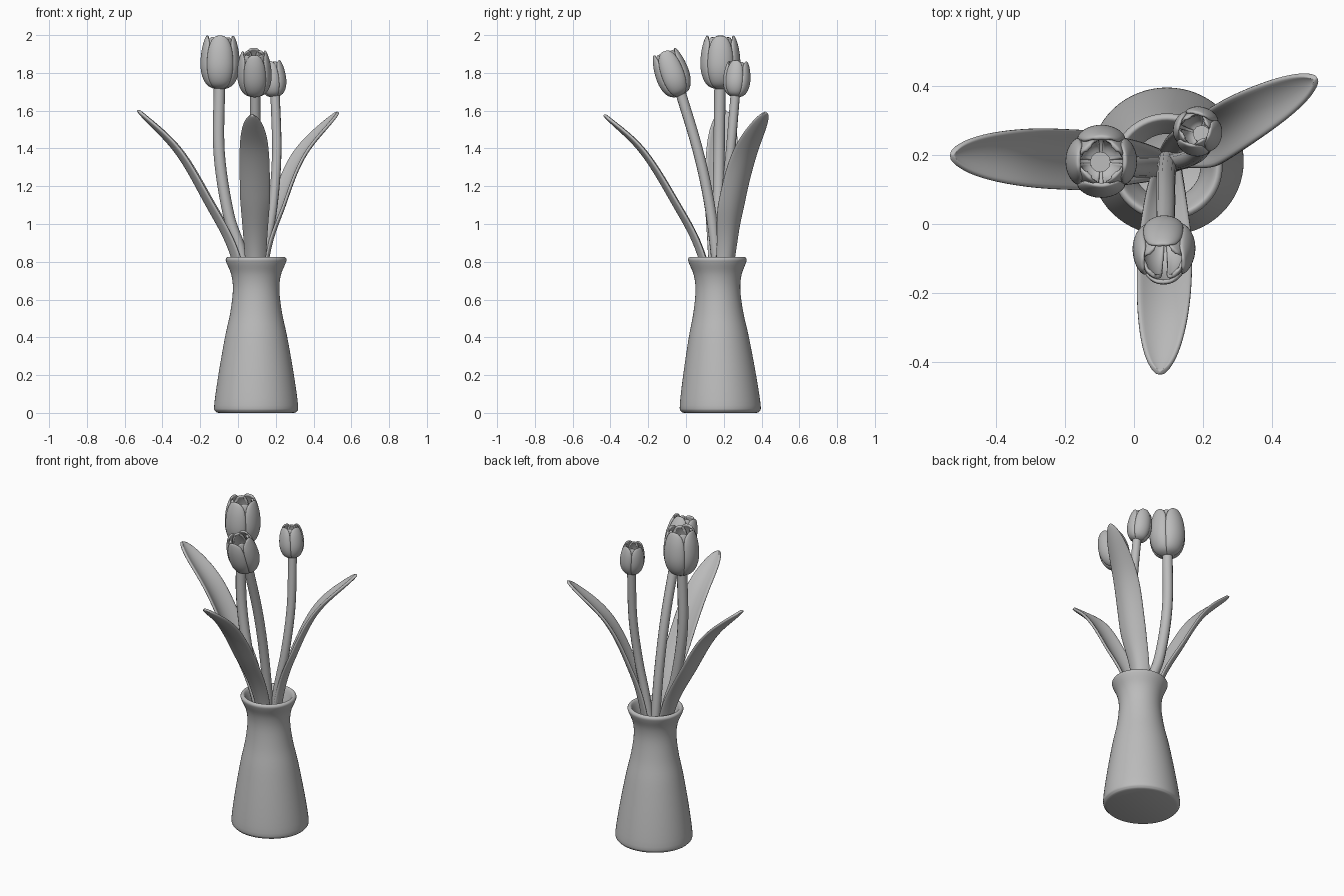
import bpy, bmesh, math
from mathutils import Vector, Matrix

cube = bpy.data.objects.get("Cube")
if cube:
    bpy.data.objects.remove(cube)

grey = bpy.data.materials.new("plain grey")
grey.use_nodes = True
grey.diffuse_color = (0.5, 0.5, 0.5, 1)
grey.node_tree.nodes["Principled BSDF"].inputs["Base Color"].default_value = (0.5, 0.5, 0.5, 1)


def smooth(points, t):
    """Point at t (0 to 1) on a smooth path through the points."""
    p = [Vector(q) for q in points]
    p = [2 * p[0] - p[1]] + p + [2 * p[-1] - p[-2]]
    s = min(max(t, 0), 1) * (len(p) - 3)
    i = min(int(s), len(p) - 4)
    s -= i
    a, b, c, d = p[i:i + 4]
    return 0.5 * (2 * b + (c - a) * s + (2 * a - 5 * b + 4 * c - d) * s * s
                  + (3 * b - a - 3 * c + d) * s ** 3)


def add_object(name, data):
    ob = bpy.data.objects.new(name, data)
    data.materials.append(grey)
    bpy.context.collection.objects.link(ob)
    return ob


def finish(name, bm):
    mesh = bpy.data.meshes.new(name)
    for f in bm.faces:
        f.smooth = True
    bm.to_mesh(mesh)
    bm.free()
    return add_object(name, mesh)


def sheet(name, shape, nu, nv, thickness):
    """Thick curved sheet from shape(u, v), u in -1..1 and v in 0..1."""
    bm = bmesh.new()
    rows = [[bm.verts.new(shape(2 * i / nu - 1, j / nv)) for i in range(nu + 1)]
            for j in range(nv + 1)]
    for low, high in zip(rows, rows[1:]):
        for i in range(nu):
            bm.faces.new((low[i], low[i + 1], high[i + 1], high[i]))
    ob = finish(name, bm)
    solid = ob.modifiers.new("thickness", "SOLIDIFY")
    solid.thickness = thickness
    solid.offset = -1
    soft = ob.modifiers.new("soft edges", "SUBSURF")
    soft.levels = soft.render_levels = 1
    return ob


# Vase: turned profile with a hollow inside, leaning very slightly
def make_vase():
    outer = [(0.2, 0), (0.215, 0.008), (0.222, 0.04), (0.2, 0.2), (0.165, 0.4), (0.137, 0.53),
             (0.123, 0.65), (0.131, 0.73), (0.155, 0.79), (0.161, 0.812), (0.153, 0.824)]
    inner = [(0.14, 0.822), (0.125, 0.79), (0.102, 0.72), (0.1, 0.65), (0.14, 0.4),
             (0.185, 0.12), (0.17, 0.05)]
    profile = outer + inner
    steps = 4 * (len(profile) - 1)
    path = [smooth(profile, k / steps) for k in range(steps + 1)]
    path = [Vector((0, 0))] + path + [Vector((0, 0.05))]
    bm = bmesh.new()
    verts = [bm.verts.new((max(r, 0), 0, max(z, 0))) for r, z in path]
    edges = [bm.edges.new(pair) for pair in zip(verts, verts[1:])]
    bmesh.ops.spin(bm, geom=verts + edges, axis=(0, 0, 1), cent=(0, 0, 0),
                   angle=math.tau, steps=64, use_duplicate=False)
    bmesh.ops.remove_doubles(bm, verts=bm.verts, dist=0.0002)
    bmesh.ops.recalc_face_normals(bm, faces=bm.faces)
    for v in bm.verts:
        v.co.y = v.co.y * 0.965 - 0.02 * v.co.z
    ob = finish("vase", bm)
    ob.location = (0.096, 0.182, 0)


make_vase()


# Leaves: cupped blades that arch outwards from the vase
def make_leaf(name, path, width, cup):
    across = Vector(path[-1]) - Vector(path[1])
    across = Vector((-across.y, across.x, 0)).normalized()

    def shape(u, v):
        v = 1 - (1 - v) ** 1.4
        along = smooth(path, v + 0.01) - smooth(path, v - 0.01)
        up = across.cross(along).normalized()
        if up.z < 0:
            up = -up
        tip = math.sqrt(max(1 - max((v - 0.62) / 0.38, 0) ** 2.3, 0))
        half = width / 2 * max(tip, 0.06) * min(0.45 + 1.1 * v, 1)
        depth = cup * tip * (1.3 - 0.6 * v)
        return smooth(path, v) + across * u * half + up * depth * (u * u - 0.5)

    sheet(name, shape, 10, 28, 0.016)


make_leaf("right_leaf", [(0.08, 0.17, 0.4), (-0.015, 0.18, 0.83), (-0.165, 0.186, 1.125),
                         (-0.325, 0.193, 1.39), (-0.537, 0.2, 1.6)], 0.185, 0.04)
make_leaf("front_leaf", [(0.1, 0.17, 0.4), (0.092, 0.08, 0.83), (0.09, -0.07, 1.125),
                         (0.085, -0.24, 1.39), (0.075, -0.44, 1.575)], 0.168, 0.03)
make_leaf("left_leaf", [(0.1, 0.18, 0.4), (0.145, 0.22, 0.83), (0.22, 0.245, 1.08),
                        (0.335, 0.315, 1.36), (0.535, 0.425, 1.59)], 0.165, 0.035)


# Stems: round tubes along a smooth path
def make_stem(name, path, radius):
    curve = bpy.data.curves.new(name, "CURVE")
    curve.dimensions = "3D"
    curve.bevel_depth = radius
    curve.bevel_resolution = 4
    curve.use_fill_caps = True
    line = curve.splines.new("POLY")
    line.points.add(24)
    for k, point in enumerate(line.points):
        point.co = (*smooth(path, k / 24), 1)
    line.use_smooth = True
    add_object(name, curve)


# Blossoms: a ring of four outer petals around four inner ones
def make_blossom(name, base, top, radius, turn):
    base, top = Vector(base), Vector(top)
    height = (top - base).length
    pose = Matrix.Translation(base) @ (top - base).to_track_quat("Z", "Y").to_matrix().to_4x4()
    bulb = [(0.12, 0), (0.62, 0.07), (0.9, 0.24), (1, 0.46), (0.94, 0.72), (0.8, 0.91), (0.68, 1)]

    def make_petal(label, angle, size, spread, tall):
        def shape(u, v):
            r, z = smooth(bulb, v)
            narrow = 1 - 0.35 * max((v - 0.6) / 0.4, 0) ** 2
            a = angle + u * spread * narrow
            r = radius * r * size * (1 - 0.07 * u ** 4)
            z = height * tall * (z - 0.07 * v ** 4 * u ** 4)
            return pose @ Vector((r * math.cos(a), r * math.sin(a), z))
        sheet(label, shape, 10, 14, radius * 0.14)

    for k in range(4):
        angle = turn + k * math.pi / 2
        make_petal(f"{name}_outer_petal_{k + 1}", angle, 1 - 0.02 * (k % 2), 0.83, 1)
        make_petal(f"{name}_inner_petal_{k + 1}", angle + math.pi / 4, 0.84, 0.72, 0.97)


make_stem("tall_stem", [(0.1, 0.165, 0.4), (0.02, 0.165, 0.83), (-0.05, 0.17, 1.05),
                        (-0.1, 0.175, 1.38), (-0.098, 0.18, 1.74)], 0.03)
make_blossom("tall_blossom", (-0.096, 0.182, 1.71), (-0.094, 0.182, 2.0), 0.107, 0)

make_stem("front_stem", [(0.1, 0.2, 0.4), (0.095, 0.16, 0.83), (0.092, 0.12, 1.13),
                         (0.092, 0.06, 1.4), (0.09, -0.03, 1.7)], 0.028)
make_blossom("front_blossom", (0.09, -0.03, 1.675), (0.084, -0.116, 1.915), 0.092, 0.1)

make_stem("short_stem", [(0.08, 0.18, 0.4), (0.14, 0.185, 0.83), (0.185, 0.205, 1.1),
                         (0.205, 0.235, 1.38), (0.196, 0.262, 1.7)], 0.025)
make_blossom("short_blossom", (0.195, 0.262, 1.67), (0.174, 0.276, 1.863), 0.073, 0.3)
